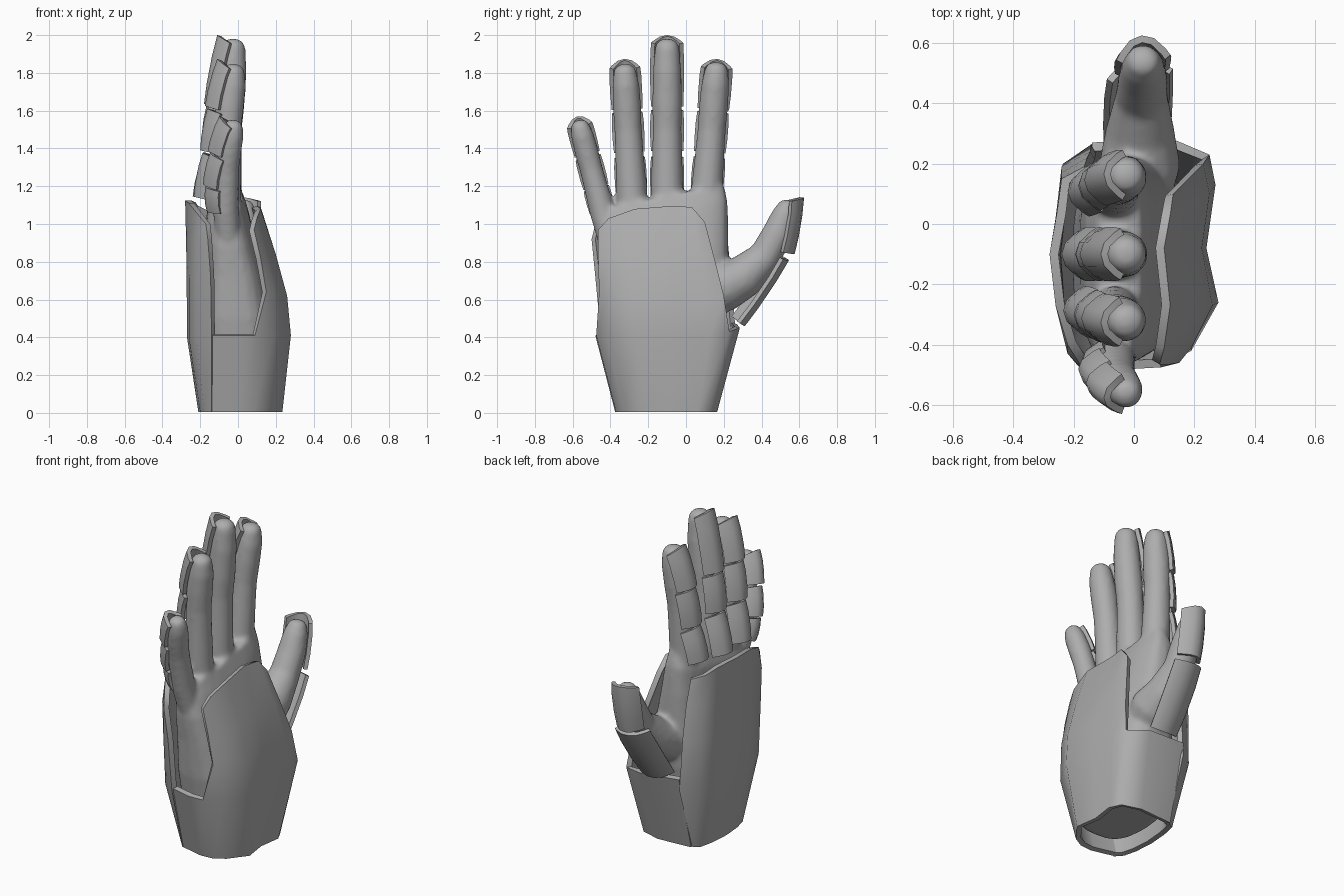
import bpy, bmesh, math
from mathutils import Vector as V

if "Cube" in bpy.data.objects:
    bpy.data.objects.remove(bpy.data.objects["Cube"])

grey = bpy.data.materials.new("armour_grey")
grey.diffuse_color = (0.42, 0.42, 0.42, 1)
grey.use_nodes = True
grey.node_tree.nodes["Principled BSDF"].inputs["Base Color"].default_value = grey.diffuse_color


def finish(name, bm, mods, angle):
    """Turn a bmesh into a shaded object with its modifiers applied."""
    me = bpy.data.meshes.new(name)
    bm.to_mesh(me)
    bm.free()
    ob = bpy.data.objects.new(name, me)
    bpy.context.collection.objects.link(ob)
    me.materials.append(grey)
    for kind, props in mods:
        m = ob.modifiers.new(kind.lower(), kind)
        for k, v in props.items():
            setattr(m, k, v)
    bpy.ops.object.select_all(action='DESELECT')
    ob.select_set(True)
    bpy.context.view_layer.objects.active = ob
    bpy.ops.object.convert(target='MESH')
    bpy.ops.object.shade_smooth_by_angle(angle=math.radians(angle))
    if not ob.data.materials:
        ob.data.materials.append(grey)
    return ob


def loft(bm, rings, closed=True):
    """Bridge rows of points; closed lofts get end caps."""
    rows = [[bm.verts.new(p) for p in r] for r in rings]
    n = len(rows[0])
    for a, b in zip(rows, rows[1:]):
        for i in range(n if closed else n - 1):
            j = (i + 1) % n
            bm.faces.new((a[i], a[j], b[j], b[i]))
    if closed:
        bm.faces.new(rows[0][::-1])
        bm.faces.new(rows[-1])


def tube(bm, pts):
    """Rounded finger through (x, y, z, radius) points."""
    ps = [V(p[:3]) for p in pts]
    rs = [p[3] for p in pts]
    d = (ps[-1] - ps[-2]).normalized()
    tip, r = ps[-1].copy(), rs[-1]
    for a in (30, 55, 75, 86):              # rounded fingertip
        ps.append(tip + d * r * 0.8 * math.sin(math.radians(a)))
        rs.append(r * math.cos(math.radians(a)) ** 0.8)
    rings = []
    for i, p in enumerate(ps):
        d = (ps[min(i + 1, len(ps) - 1)] - ps[max(i - 1, 0)]).normalized()
        u = (V((1, 0, 0)) - d * d.x).normalized()
        v = d.cross(u)
        rings.append([p + (u * math.cos(t) + v * math.sin(t)) * rs[i]
                      for t in (k * math.tau / 16 for k in range(16))])
    loft(bm, rings)


def plate(name, p0, p1, n, width, depth, tip=False):
    """Curved armour plate, its ridge running p0 to p1, facing n."""
    p0, p1 = V(p0), V(p1)
    d = (p1 - p0).normalized()
    n = V(n)
    n = (n - d * n.dot(d)).normalized()
    t = d.cross(n)
    bm = bmesh.new()
    rows = []
    for s in (0, 0.3, 0.7, 1):
        row = []
        for a in (-1, -0.85, -0.45, 0, 0.45, 0.85, 1):
            w = width * (0.5 - 0.025 * abs(2 * s - 1) ** 2)
            p = p0.lerp(p1, s) + t * a * w - n * depth * abs(a) ** 2.2
            p += n * 0.008 * math.sin(math.pi * s)
            if s == 1:
                p -= d * (0.028 if tip else 0.012) * a * a
            row.append(p)
        rows.append(row)
    loft(bm, rows, False)
    return finish(name, bm, [('SOLIDIFY', dict(thickness=0.024, offset=-1))], 50)


# Hand: palm, fingers and thumb fused into one smooth skin
hand = bmesh.new()
palm = [  # z, y centre, y radius, x centre, x radius, tilt
    (0.08, -0.11, 0.225, 0.01, 0.18, 0), (0.30, -0.11, 0.28, 0.005, 0.20, 0),
    (0.50, -0.11, 0.315, -0.01, 0.195, 0), (0.72, -0.11, 0.335, -0.025, 0.165, 0),
    (0.92, -0.12, 0.345, -0.045, 0.135, 0.1), (1.06, -0.12, 0.34, -0.055, 0.11, 0.2),
    (1.15, -0.11, 0.31, -0.05, 0.075, 0.2)]
rings = []
for z, yc, ry, xc, rx, k in palm:
    ring = []
    for i in range(24):
        a = i * math.tau / 24
        c, s = math.cos(a), math.sin(a)
        y = yc + ry * math.copysign(abs(s) ** 0.7, s)
        ring.append((xc + rx * math.copysign(abs(c) ** 0.7, c), y, z + k * (y + 0.1)))
    rings.append(ring)
loft(hand, rings)

# name, base (y, z), tip (y, z), radius, plate seam heights, ridge x at each seam
fingers = [
    ("index", (0.105, 1.12), (0.165, 1.862), 0.078, (1.17, 1.385, 1.62, 1.882), (-0.22, -0.185, -0.165, -0.10)),
    ("middle", (-0.10, 1.14), (-0.10, 1.985), 0.08, (1.14, 1.39, 1.63, 2.008), (-0.24, -0.195, -0.18, -0.11)),
    ("ring", (-0.285, 1.10), (-0.325, 1.852), 0.076, (1.14, 1.385, 1.62, 1.882), (-0.235, -0.20, -0.175, -0.11)),
    ("little", (-0.43, 1.02), (-0.572, 1.555), 0.064, (1.06, 1.205, 1.385, 1.578), (-0.165, -0.185, -0.16, -0.10)),
]
for name, (y0, z0), (y1, z1), r, seams, ridge in fingers:
    slope = (y1 - y0) / (z1 - z0)
    line = lambda z: y0 + (z - z0) * slope
    zs = [z0 - 0.12, z0 + 0.05, seams[1], (seams[1] + seams[2]) / 2, seams[2],
          (seams[2] + z1) / 2, z1 - r * 0.7]
    xs = (-0.05, -0.065, -0.06, -0.055, -0.045, -0.03, -0.025)
    rs = (1.0, 1.08, 1.0, 0.96, 1.0, 0.95, 0.82)
    tube(hand, [(x, line(z), z, r * k) for x, z, k in zip(xs, zs, rs)])
    for i, part in enumerate(("lower", "middle", "upper")):
        a, b = seams[i] + 0.006, seams[i + 1] - 0.008
        top = ridge[i + 1] + (0.012 if i < 2 else 0.0)
        plate(f"{name}_finger_{part}_plate", (ridge[i], line(a), a), (top, line(b), b),
              (-1, 0, 0), r * 2.25, 0.072, i == 2)

tube(hand, [(0.0, 0.05, 0.58, 0.11), (0.02, 0.20, 0.67, 0.135), (0.02, 0.31, 0.725, 0.115),
            (0.025, 0.42, 0.83, 0.088), (0.03, 0.485, 0.95, 0.082), (0.03, 0.525, 1.05, 0.07),
            (0.03, 0.537, 1.08, 0.06)])
finish("hand", hand, [('REMESH', dict(mode='VOXEL', voxel_size=0.013)),
                      ('SMOOTH', dict(factor=0.5, iterations=9))], 60)

# Thumb plates
plate("thumb_upper_plate", (0.02, 0.575, 0.84), (0.025, 0.625, 1.14), (-0.1, 1, -0.1), 0.19, 0.07, True)
plate("thumb_lower_plate", (0.0, 0.31, 0.46), (0.01, 0.545, 0.81), (-0.2, 0.8, -0.57), 0.235, 0.05)

shell = [('SOLIDIFY', dict(thickness=0.03, offset=-1))]

# Cuff wrapping the wrist, continuing upwards as the palm guard
bm = bmesh.new()
foot = [(-0.14, -0.34), (0.0, -0.375), (0.08, -0.37), (0.15, -0.33), (0.235, -0.22),
        (0.215, -0.08), (0.235, 0.06), (0.20, 0.13), (0.08, 0.165), (-0.14, 0.15)]
rim = [(-0.14, -0.445), (0.0, -0.48), (0.09, -0.475), (0.19, -0.42), (0.28, -0.26),
       (0.24, -0.08), (0.27, 0.13), (0.25, 0.23), (0.12, 0.285), (-0.14, 0.27)]
rim_z = [0.41, 0.41, 0.41, 0.41, 0.41, 0.41, 0.41, 0.43, 0.45, 0.47]
loft(bm, [[(x, y, 0.005) for x, y in foot],
          [(x, y, z) for (x, y), z in zip(rim, rim_z)]], False)
guard = [[(x, y, z) for (x, y), z in zip(rim[2:8], rim_z[2:8])],
         [(0.15, -0.46, 0.64), (0.19, -0.41, 0.64), (0.26, -0.27, 0.62),
          (0.225, -0.08, 0.62), (0.25, 0.10, 0.62), (0.23, 0.20, 0.62)],
         [(0.12, -0.465, 0.82), (0.15, -0.41, 0.83), (0.20, -0.27, 0.84),
          (0.175, -0.08, 0.84), (0.20, 0.07, 0.84), (0.18, 0.15, 0.82)],
         [(0.085, -0.465, 0.97), (0.10, -0.41, 1.03), (0.12, -0.27, 1.08),
          (0.10, -0.08, 1.095), (0.12, 0.03, 1.09), (0.13, 0.10, 1.01)]]
loft(bm, guard, False)
bmesh.ops.remove_doubles(bm, verts=bm.verts, dist=0.0005)
finish("cuff_and_palm_guard", bm, shell, 55)

# Back-of-hand guard
bm = bmesh.new()
back = [
    (0.005, [(-0.14, 0.14), (-0.18, 0.12), (-0.20, 0.03), (-0.21, -0.10),
             (-0.20, -0.22), (-0.18, -0.30), (-0.14, -0.345)]),
    (0.40, [(-0.14, 0.265), (-0.235, 0.20), (-0.255, 0.06), (-0.27, -0.10),
            (-0.26, -0.27), (-0.22, -0.40), (-0.14, -0.45)]),
    (0.72, [(-0.145, 0.24), (-0.24, 0.19), (-0.255, 0.06), (-0.272, -0.10),
            (-0.26, -0.27), (-0.22, -0.42), (-0.145, -0.48)]),
    (0.92, [(-0.155, 0.22), (-0.24, 0.17), (-0.255, 0.05), (-0.275, -0.10),
            (-0.26, -0.27), (-0.22, -0.43), (-0.16, -0.50)])]
rows = [[(x, y, z) for x, y in r] for z, r in back]
rows.append([(-0.165, 0.19, 1.07), (-0.24, 0.15, 1.10), (-0.255, 0.04, 1.115),
             (-0.28, -0.10, 1.125), (-0.26, -0.27, 1.11), (-0.22, -0.40, 1.06),
             (-0.17, -0.48, 1.0)])
loft(bm, rows, False)
finish("back_guard", bm, shell, 55)
